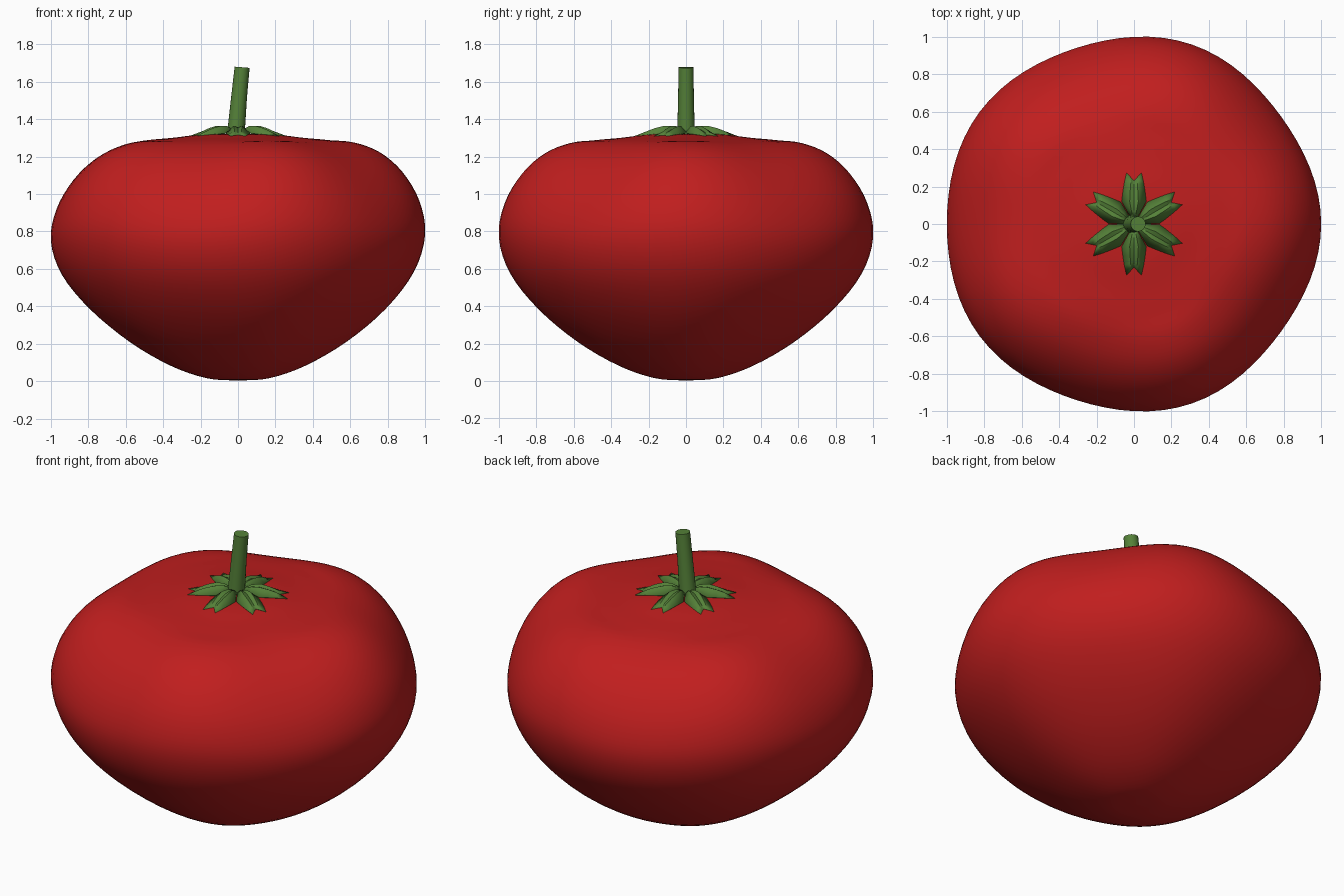
import bpy, bmesh, math
from mathutils import Vector

if "Cube" in bpy.data.objects:
    bpy.data.objects.remove(bpy.data.objects["Cube"])


def material(name, rgb):
    mat = bpy.data.materials.new(name)
    mat.use_nodes = True
    mat.diffuse_color = (*rgb, 1)
    mat.node_tree.nodes["Principled BSDF"].inputs["Base Color"].default_value = (*rgb, 1)
    return mat


red = material("ripe_red", (0.53, 0.013, 0.013))
green = material("leaf_green", (0.09, 0.22, 0.04))


def finish(name, bm, mat, angle):
    bmesh.ops.remove_doubles(bm, verts=bm.verts, dist=0.0001)
    bmesh.ops.recalc_face_normals(bm, faces=bm.faces)
    mesh = bpy.data.meshes.new(name)
    bm.to_mesh(mesh)
    bm.free()
    mesh.materials.append(mat)
    ob = bpy.data.objects.new(name, mesh)
    bpy.context.collection.objects.link(ob)
    bpy.ops.object.select_all(action='DESELECT')
    bpy.context.view_layer.objects.active = ob
    ob.select_set(True)
    bpy.ops.object.shade_smooth_by_angle(angle=math.radians(angle))
    return ob


def skin(bm, rows, closed):
    # Bridge successive rows of points with quads
    grid = [[bm.verts.new(p) for p in row] for row in rows]
    n = len(grid[0])
    for a, b in zip(grid, grid[1:]):
        for i in range(n if closed else n - 1):
            j = (i + 1) % n
            bm.faces.new((a[i], a[j], b[j], b[i]))
    return grid


def spline(points, steps):
    # Catmull-Rom curve through the points
    p = [Vector(q) for q in points]
    p = [2 * p[0] - p[1]] + p + [2 * p[-1] - p[-2]]
    out = []
    for a, b, c, d in zip(p, p[1:], p[2:], p[3:]):
        for k in range(steps):
            t = k / steps
            out.append(0.5 * (2 * b + (c - a) * t + (2 * a - 5 * b + 4 * c - d) * t ** 2
                              + (3 * b - a - 3 * c + d) * t ** 3))
    return out + [p[-2]]


# Fruit: a revolved profile with five soft lobes
profile = [(0.02, 0.003), (0.17, 0.016), (0.36, 0.082), (0.58, 0.21), (0.79, 0.385),
           (0.94, 0.575), (1, 0.765), (0.97, 0.94), (0.88, 1.095), (0.76, 1.205),
           (0.62, 1.267), (0.48, 1.288), (0.35, 1.3), (0.2, 1.317), (0.02, 1.32)]
SEGMENTS = 80


def fruit_point(r, z, a):
    lobe = 0.998 - 0.0127 * math.cos(a) + 0.002 * math.cos(4 * a) + 0.0127 * math.cos(5 * a)
    lift = 0.028 * math.cos(5 * a) * max(0, z - 0.3) * max(0, r - 0.5) / 0.4
    return (r * lobe * math.cos(a), r * lobe * math.sin(a), z + lift)


bm = bmesh.new()
rings = skin(bm, [[fruit_point(r, z, math.tau * i / SEGMENTS) for i in range(SEGMENTS)]
                  for r, z in spline(profile, 4)], True)
bm.faces.new(rings[0])
bm.faces.new(rings[-1])
finish("fruit_body", bm, red, 60)

# Calyx: six arched leaves, each creased down the middle with a forked tip.
# Each row: radius, half width, ridge height, edge height
leaf_rows = [(0.035, 0.02, 1.345, 1.335), (0.075, 0.042, 1.362, 1.335),
             (0.12, 0.066, 1.364, 1.325), (0.17, 0.06, 1.352, 1.322),
             (0.22, 0.052, 1.336, 1.318), (0.275, 0.04, 1.316, 1.31)]
bm = bmesh.new()
for k in range(6):
    turn = math.radians(30 + 60 * k)
    rows = []
    for i, (r, w, ridge, edge) in enumerate(leaf_rows):
        t = i / (len(leaf_rows) - 1)
        row = []
        for s in (-1, -0.35, 0, 0.35, 1):
            notch = 0.045 * (1 - abs(s)) * t ** 4
            crease = 0.01 * math.sin(math.pi * t) * (s == 0)
            z = edge if abs(s) == 1 else ridge - crease
            u, v = r - notch, w * s
            row.append((u * math.cos(turn) - v * math.sin(turn),
                        u * math.sin(turn) + v * math.cos(turn), z))
        rows.append(row)
    skin(bm, rows, False)
leaves = finish("calyx_leaves", bm, green, 25)
solid = leaves.modifiers.new("thickness", 'SOLIDIFY')
solid.thickness = 0.006

# Stem: a leaning tapered rod
bm = bmesh.new()
stem_path = [(-0.015, 1.3, 0.048), (-0.008, 1.36, 0.046), (0.006, 1.52, 0.042), (0.022, 1.677, 0.04)]
rows = [[(x + r * math.cos(math.tau * i / 20), r * math.sin(math.tau * i / 20),
          z - 0.08 * r * math.cos(math.tau * i / 20)) for i in range(20)]
        for x, z, r in stem_path]
rings = skin(bm, rows, True)
bm.faces.new(rings[0])
bm.faces.new(rings[-1])
finish("stem", bm, green, 40)
